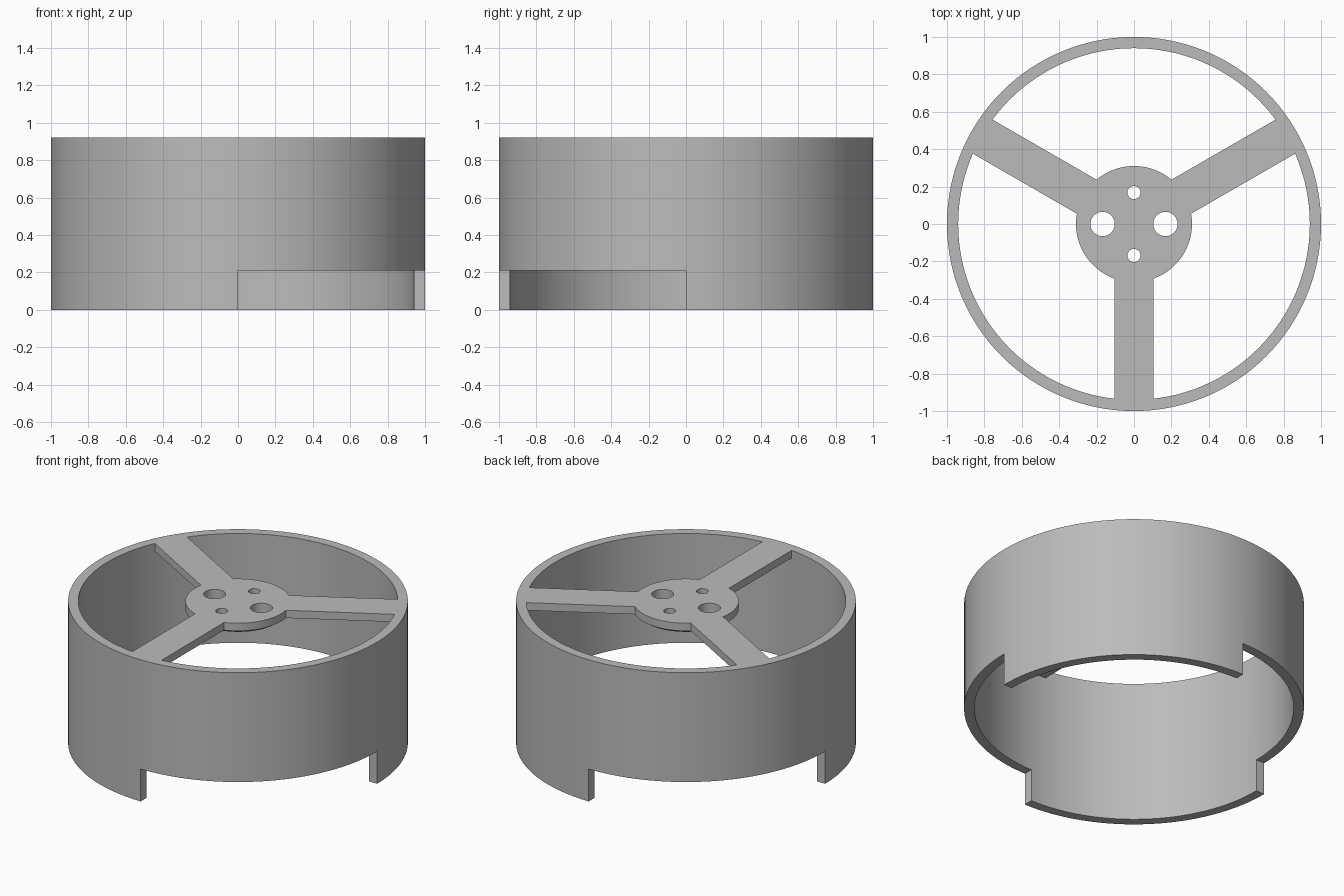
import bpy
import math

if "Cube" in bpy.data.objects:
    bpy.data.objects.remove(bpy.data.objects["Cube"])

HEIGHT = 0.92        # full height of the housing
NOTCH = 0.21         # height of the two open quadrants
SPOKE_THICK = 0.05

grey = bpy.data.materials.new("plain grey")
grey.use_nodes = True
colour = (0.5, 0.5, 0.5, 1)
grey.diffuse_color = colour
grey.node_tree.nodes["Principled BSDF"].inputs["Base Color"].default_value = colour


def finish(name):
    obj = bpy.context.object
    obj.name = name
    obj.data.materials.append(grey)
    return obj


def cylinder(name, radius, z0, z1, x=0, y=0, sides=128, low_radius=None):
    bpy.ops.mesh.primitive_cone_add(
        vertices=sides, radius1=low_radius or radius, radius2=radius,
        depth=z1 - z0, location=(x, y, (z0 + z1) / 2))
    return finish(name)


def box(name, size, centre, turn=0):
    bpy.ops.mesh.primitive_cube_add(size=1, location=centre, rotation=(0, 0, turn))
    obj = finish(name)
    obj.scale = size
    return obj


def combine(target, other, operation):
    mod = target.modifiers.new(operation, 'BOOLEAN')
    mod.operation = operation
    mod.solver = 'EXACT'
    mod.object = other
    bpy.context.view_layer.objects.active = target
    bpy.ops.object.modifier_apply(modifier=mod.name)
    bpy.data.objects.remove(other)


# Outer wall, hollowed out
housing = cylinder("spoked_housing", 1, 0, HEIGHT)
combine(housing, cylinder("bore", 0.94, -1, 2), 'DIFFERENCE')

# Two opposite quadrants cut away at the foot
for side in (1, -1):
    notch = box("notch", (2, 2, 2 * NOTCH), (side, -side, 0))
    combine(housing, notch, 'DIFFERENCE')

# Hub disc with a bevelled underside
hub = cylinder("hub", 0.31, HEIGHT - SPOKE_THICK, HEIGHT)
bevel = cylinder("hub_bevel", 0.31, HEIGHT - 0.07, HEIGHT - SPOKE_THICK, low_radius=0.28)
combine(hub, bevel, 'UNION')

# Three flat spokes reaching into the wall
for i in range(3):
    a = math.radians(120 * i - 90)
    mid = 0.485
    spoke = box("spoke", (2 * mid, 0.21, SPOKE_THICK),
                (mid * math.cos(a), mid * math.sin(a), HEIGHT - SPOKE_THICK / 2), a)
    combine(hub, spoke, 'UNION')

# Shaft and screw holes
for x, y, r in ((0.168, 0, 0.065), (-0.168, 0, 0.065), (0, 0.168, 0.035), (0, -0.168, 0.035)):
    combine(hub, cylinder("hole", r, 0, 2, x, y, 40), 'DIFFERENCE')

combine(housing, hub, 'UNION')

bpy.ops.object.select_all(action='DESELECT')
housing.select_set(True)
bpy.context.view_layer.objects.active = housing
bpy.ops.object.shade_smooth_by_angle(angle=math.radians(30))
